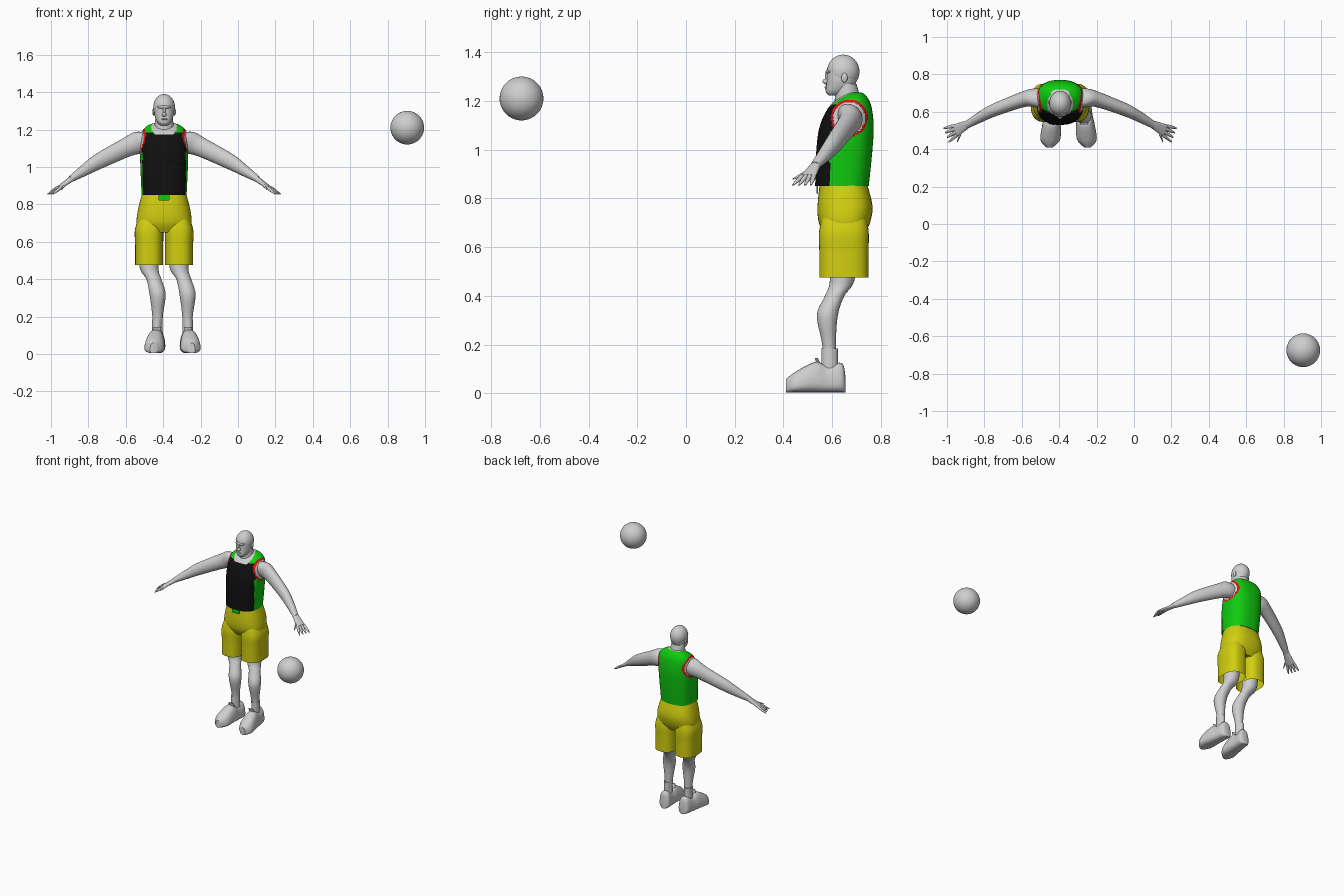
import bpy, bmesh, math
from mathutils import Vector

cube = bpy.data.objects.get("Cube")
if cube:
    bpy.data.objects.remove(cube, do_unlink=True)


def material(name, red, green, blue):
    colour = (red, green, blue, 1)
    mat = bpy.data.materials.new(name)
    mat.use_nodes = True
    mat.diffuse_color = colour
    mat.node_tree.nodes["Principled BSDF"].inputs["Base Color"].default_value = colour
    return mat


GREY = material("plain grey", 0.62, 0.62, 0.62)
BLACK = material("black", 0.005, 0.005, 0.005)
GREEN = material("green", 0.005, 0.6, 0.005)
YELLOW = material("yellow", 0.64, 0.62, 0.005)
RED = material("red", 0.7, 0.005, 0.005)
MIDDLE = -0.395
X, Y, Z = Vector((1, 0, 0)), Vector((0, 1, 0)), Vector((0, 0, 1))


def finish(name, bm, materials):
    bmesh.ops.recalc_face_normals(bm, faces=bm.faces)
    mesh = bpy.data.meshes.new(name)
    bm.to_mesh(mesh)
    bm.free()
    for mat in materials:
        mesh.materials.append(mat)
    part = bpy.data.objects.new(name, mesh)
    bpy.context.collection.objects.link(part)
    bpy.ops.object.select_all(action="DESELECT")
    part.select_set(True)
    bpy.context.view_layer.objects.active = part
    bpy.ops.object.shade_smooth_by_angle(angle=math.radians(45))


def ellipsoid(name, centre, radii, segments=20):
    bm = bmesh.new()
    bmesh.ops.create_uvsphere(bm, u_segments=segments, v_segments=segments // 2, radius=1)
    bmesh.ops.scale(bm, vec=radii, verts=bm.verts)
    bmesh.ops.translate(bm, vec=centre, verts=bm.verts)
    finish(name, bm, [GREY])


def smooth_path(stations, steps):
    """Curve through every station, with tangents taken from the neighbours."""
    rows = [Vector(station) for station in stations]
    last = len(rows) - 1
    tangents = [(rows[min(i + 1, last)] - rows[max(i - 1, 0)]) / 2 for i in range(last + 1)]
    for i in range(last):
        for step in range(steps):
            t = step / steps
            ease = t * t * (3 - 2 * t)
            yield (rows[i].lerp(rows[i + 1], ease) + tangents[i] * t * (1 - t) ** 2
                   - tangents[i + 1] * t * t * (1 - t))
    yield rows[last]


def loft(name, stations, materials, u=X, v=Y, sides=24, steps=5, power=2, taper=0,
         capped=True, rule=None):
    """Skin rounded rings; a station is x, y, z, radius along u, radius along v."""
    bm = bmesh.new()
    rings = []
    for x, y, z, ru, rv in smooth_path(stations, steps):
        ring = []
        for k in range(sides):
            angle = math.tau * k / sides
            a, b = (math.copysign(abs(w) ** (2 / power), w)
                    for w in (math.cos(angle), math.sin(angle)))
            offset = u * (a * ru * (1 - taper * b)) + v * (b * rv)
            ring.append(bm.verts.new(Vector((x, y, z)) + offset))
        rings.append(ring)
    for low, high in zip(rings, rings[1:]):
        for k in range(sides):
            bm.faces.new((low[k], low[k - 1], high[k - 1], high[k]))
    if capped:
        bm.faces.new(rings[0])
        bm.faces.new(rings[-1])
    if rule:
        for face in bm.faces:
            face.material_index = rule(face.calc_center_median())
    finish(name, bm, materials)


def upright(*rows):
    """Rows of height, front, back and half width on the body's centre line."""
    return [(MIDDLE, (front + back) / 2, z, half, (back - front) / 2)
            for z, front, back, half in rows]


# Jersey: green, with black front panel, open skin and red armholes
def jersey_colour(p):
    x = abs(p.x - MIDDLE)
    armhole = math.hypot(p.y - 0.67, p.z - 1.13) / 0.065
    neck = math.hypot(x, p.y - 0.64) / 0.07
    if x > 0.085 and armhole < 1.16:
        return 3 if armhole > 1 else 2
    if p.z > 1.175 and neck < 1:
        return 2
    panel_edge = 0.63 if p.z > 1.08 else 0.59
    return 1 if p.y < panel_edge and p.z < 1.185 and x < 0.12 else 0


loft("jersey", upright((0.85, 0.53, 0.75, 0.12), (1, 0.535, 0.765, 0.127),
                       (1.1, 0.55, 0.77, 0.128), (1.18, 0.59, 0.76, 0.123),
                       (1.22, 0.64, 0.74, 0.09), (1.235, 0.67, 0.72, 0.05)),
     [GREEN, BLACK, GREY, RED], sides=96, steps=12, power=2.5, rule=jersey_colour)

# Shorts seat and tag
loft("shorts_seat", upright((0.87, 0.55, 0.74, 0.115), (0.77, 0.54, 0.765, 0.14),
                            (0.7, 0.545, 0.755, 0.147), (0.65, 0.57, 0.73, 0.13)),
     [YELLOW], sides=48, power=2.5)
loft("shorts_tag", [(MIDDLE, y, 0.835, 0.03, 0.015) for y in (0.535, 0.542)],
     [GREEN], X, Z, steps=1, power=6)

# Neck and head
loft("neck", upright((1.16, 0.6, 0.74, 0.07), (1.2, 0.61, 0.72, 0.055),
                     (1.27, 0.61, 0.7, 0.046)), [GREY])
loft("face", upright((1.222, 0.585, 0.63, 0.018), (1.24, 0.573, 0.67, 0.037),
                     (1.28, 0.577, 0.7, 0.052), (1.33, 0.578, 0.7, 0.053)), [GREY], power=2.2)
ellipsoid("skull", (MIDDLE, 0.645, 1.32), (0.058, 0.067, 0.07), 32)
ellipsoid("nose", (MIDDLE, 0.575, 1.28), (0.012, 0.015, 0.012))
ellipsoid("nose_bridge", (MIDDLE, 0.58, 1.3), (0.007, 0.01, 0.025))
ellipsoid("brow", (MIDDLE, 0.59, 1.32), (0.036, 0.018, 0.01))
ellipsoid("lips", (MIDDLE, 0.58, 1.255), (0.018, 0.012, 0.006))

# Ball
ellipsoid("ball", (0.905, -0.675, 1.21), (0.09, 0.09, 0.09), 40)

for s, side in ((-1, "right"), (1, "left")):
    def beside(x, y, z, *radii):
        return (MIDDLE + s * x, y, z, *radii)

    def finger(name, base, tip):
        rows = [(*base.lerp(tip, t), 0.01 - 0.006 * t * t, 0.009 - 0.006 * t * t)
                for t in (0, 0.5, 1)]
        loft(f"{side}_{name}", rows, [GREY], across, thick, sides=10)

    ellipsoid(side + "_ear", beside(0.056, 0.65, 1.295), (0.007, 0.013, 0.02))

    # Arm, hand and fingers share one slanted frame
    along = Vector((s * 0.4, -0.15, -0.2)).normalized()
    across = along.cross(Z).normalized() * s
    thick = across.cross(along)
    loft(side + "_arm", [
        beside(0.08, 0.67, 1.14, 0.055, 0.05), beside(0.135, 0.673, 1.13, 0.053, 0.062),
        beside(0.2, 0.665, 1.105, 0.041, 0.052), beside(0.35, 0.61, 1.03, 0.034, 0.042),
        beside(0.43, 0.57, 0.98, 0.028, 0.03), beside(0.5, 0.53, 0.935, 0.02, 0.017)],
        [GREY], across, thick)
    wrist = Vector(beside(0.49, 0.535, 0.94))
    knuckles = Vector(beside(0.56, 0.5, 0.89))
    loft(side + "_palm", [(*wrist.lerp(knuckles, t), 0.02 + 0.014 * t, 0.016 - 0.007 * t)
                          for t in (0, 0.5, 1)], [GREY], across, thick, power=2.4)
    reach = (knuckles - wrist) * 0.7
    for i, name in enumerate(("little", "ring", "middle", "index")):
        fan = across * (i - 1.5)
        finger(name + "_finger", knuckles + fan * 0.017, knuckles + reach + fan * 0.026)
    finger("thumb", wrist.lerp(knuckles, 0.4), Vector(beside(0.55, 0.44, 0.88)))

    # Open shorts leg
    loft(side + "_shorts_leg", [beside(0.07, 0.65, 0.76, 0.05, 0.08)]
         + [beside(0.08, 0.648, z, 0.075, 0.101) for z in (0.67, 0.58, 0.475)],
         [YELLOW], sides=40, power=2.6, capped=False)

    # Bare leg: height, lean, depth position and radius
    rows = ((0.6, 0, 0.65, 0.06), (0.46, 0, 0.64, 0.05), (0.4, 0.025, 0.61, 0.04),
            (0.32, 0.045, 0.58, 0.043), (0.2, 0.045, 0.587, 0.028), (0.1, 0.045, 0.59, 0.028))
    loft(side + "_leg", [beside(0.08 + s * lean, y, z, r, r) for z, lean, y, r in rows], [GREY])
    foot = 0.083 + s * 0.045
    loft(side + "_sock", [beside(foot, 0.59, z, 0.027, 0.034) for z in (0.09, 0.185)], [GREY])

    # Shoe: position from toe to heel, height and half width
    rows = ((0.41, 0.055, 0.018), (0.45, 0.085, 0.05), (0.53, 0.125, 0.048),
            (0.58, 0.11, 0.042), (0.64, 0.12, 0.038), (0.655, 0.06, 0.018))
    loft(side + "_shoe", [beside(foot + (0.6 - y) / 10, y, h / 2 + 0.004, w, h / 2)
                          for y, h, w in rows], [GREY], X, Z, power=2.7, taper=0.2)
    loft(side + "_shoe_tongue", [beside(foot, 0.555, 0.09, 0.028, 0.012),
                                 beside(foot, 0.535, 0.145, 0.02, 0.006)], [GREY])
